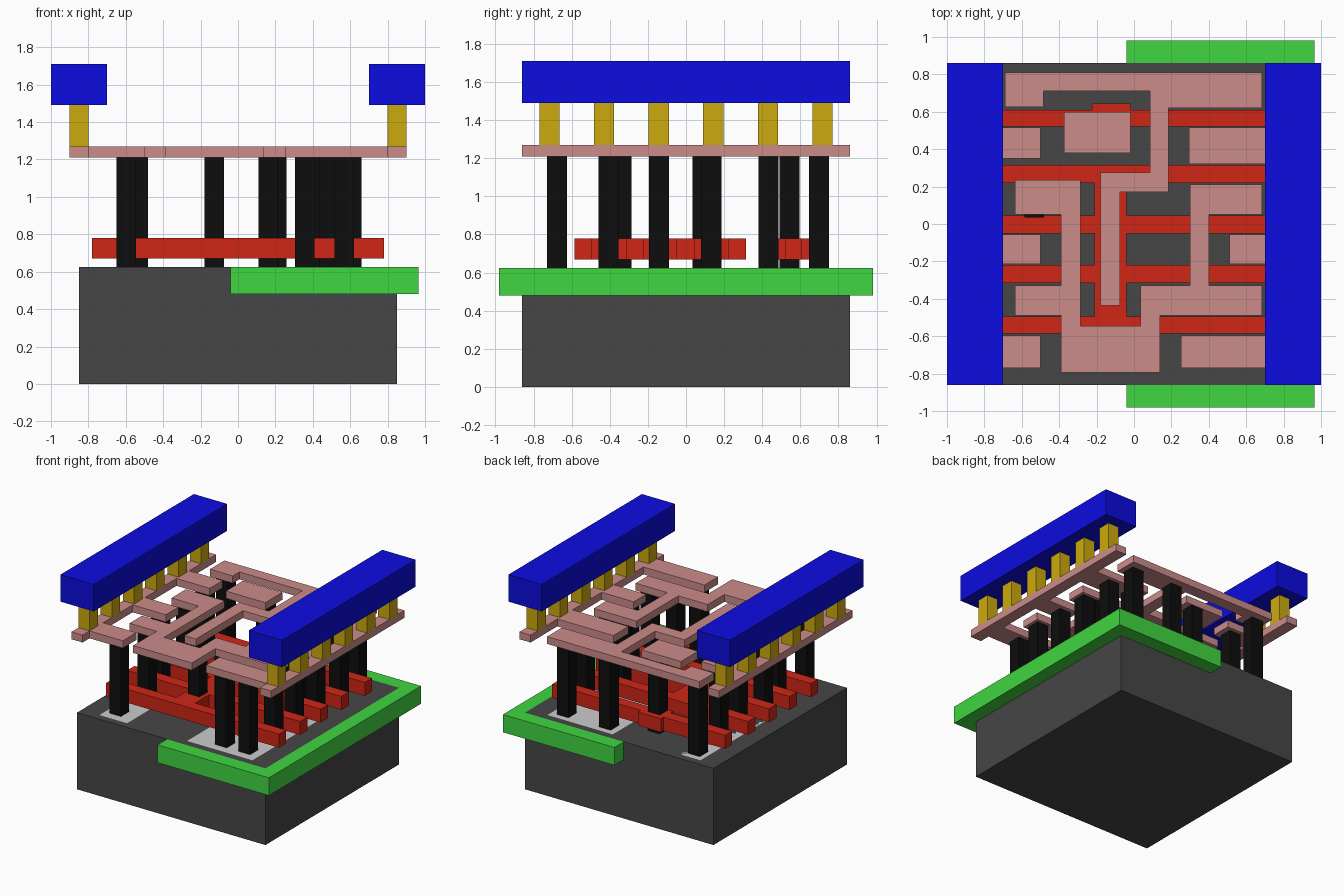
import bpy, bmesh
from mathutils import Matrix, Vector


def material(name, rgb):
    m = bpy.data.materials.new(name)
    lin = [((c / 255 + 0.055) / 1.055) ** 2.4 if c > 10 else c / 255 / 12.92 for c in rgb]
    m.diffuse_color = (*lin, 1)
    return m


def slab(name, rects, z0, z1, mat=None):
    """One object made of boxes (x0, x1, y0, y1) that share a height range."""
    bm = bmesh.new()
    for x0, x1, y0, y1 in rects:
        mid = Vector(((x0 + x1) / 2, (y0 + y1) / 2, (z0 + z1) / 2))
        size = Matrix.Diagonal((x1 - x0, y1 - y0, z1 - z0, 1))
        bmesh.ops.create_cube(bm, size=1, matrix=Matrix.Translation(mid) @ size)
    me = bpy.data.meshes.new(name)
    bm.to_mesh(me)
    bm.free()
    ob = bpy.data.objects.new(name, me)
    bpy.context.collection.objects.link(ob)
    if mat:
        me.materials.append(mat)
    return ob


def prism(name, outline, z0, z1, mat):
    """Extruded flat outline."""
    bm = bmesh.new()
    face = bm.faces.new([bm.verts.new((x, y, z0)) for x, y in outline])
    top = bmesh.ops.extrude_face_region(bm, geom=[face])["geom"]
    verts = [v for v in top if isinstance(v, bmesh.types.BMVert)]
    bmesh.ops.translate(bm, verts=verts, vec=(0, 0, z1 - z0))
    bmesh.ops.recalc_face_normals(bm, faces=bm.faces)
    me = bpy.data.meshes.new(name)
    bm.to_mesh(me)
    bm.free()
    me.materials.append(mat)
    bpy.context.collection.objects.link(bpy.data.objects.new(name, me))


dark = material("dark_grey", (70, 70, 70))
green = material("green", (64, 214, 64))
red = material("red", (208, 38, 22))
black = material("black", (13, 13, 13))
pink = material("pink", (204, 140, 138))
gold = material("gold", (204, 170, 14))
blue = material("blue", (12, 12, 224))

# Base block and the well wrapped around its right half
slab("substrate", [(-0.85, 0.85, -0.86, 0.86)], 0, 0.625, dark)
prism("well", [(-0.04, -0.98), (0.965, -0.98), (0.965, 0.98), (-0.04, 0.98),
               (-0.04, 0.86), (0.85, 0.86), (0.85, -0.86), (-0.04, -0.86)],
      0.48, 0.625, green)

# Active areas flush with the top of the base
slab("active_area_left", [(-0.69, -0.44, -0.8, 0.8)], 0.5, 0.625)
slab("active_area_right", [(0.1, 0.69, -0.8, 0.8)], 0.5, 0.625)

# Gate bars with their joining strip and pad
rows = [(0.52, 0.61), (0.22, 0.315), (-0.05, 0.045), (-0.315, -0.22), (-0.585, -0.495)]
gates = [(-0.78, 0.78, a, b) for a, b in rows]
gates += [(-0.21, -0.04, rows[i + 1][1], rows[i][0]) for i in (1, 2, 3)]
gates += [(-0.225, -0.02, 0.61, 0.645), (-0.225, -0.02, 0.485, 0.52)]
slab("gate_bars", gates, 0.67, 0.78, red)

# Contact posts, given by their lower left corners row by row
posts = {-0.73: (-0.65, 0.305, 0.515), -0.46: (-0.585, 0.11, 0.555),
         -0.39: (-0.18,), -0.195: (-0.65, 0.555), 0.035: (-0.585,),
         0.08: (0.435, 0.555), 0.38: (-0.65, 0.345, 0.555),
         0.49: (-0.18,), 0.645: (-0.65, 0.155, 0.535)}
slab("contact_posts", [(x, x + 0.105, y, y + 0.105) for y, xs in posts.items() for x in xs],
     0.625, 1.21, black)

# Lower metal: side rails with stubs
stubs = [(0.35, 0.515, 0.5), (-0.215, -0.055, 0.5), (-0.77, -0.595, 0.5)]
slab("left_rail", [(-0.9, -0.8, -0.86, 0.86)] + [(-0.8, -x, a, b) for a, b, x in stubs],
     1.21, 1.27, pink)
stubs = [(0.32, 0.515, 0.295), (-0.215, -0.055, 0.51), (-0.77, -0.595, 0.25)]
slab("right_rail", [(0.8, 0.9, -0.86, 0.86)] + [(x, 0.8, a, b) for a, b, x in stubs],
     1.21, 1.27, pink)

# Lower metal: inner traces
prism("back_trace", [(-0.69, 0.81), (-0.69, 0.625), (-0.485, 0.625), (-0.485, 0.71),
                     (0.085, 0.71), (0.085, 0.275), (-0.18, 0.275), (-0.18, -0.435),
                     (-0.075, -0.435), (-0.075, 0.17), (0.185, 0.17), (0.185, 0.62),
                     (0.685, 0.62), (0.685, 0.81)], 1.21, 1.27, pink)
prism("front_trace", [(-0.635, 0.235), (-0.635, 0.05), (-0.39, 0.05), (-0.39, -0.33),
                      (-0.635, -0.33), (-0.635, -0.49), (-0.39, -0.49), (-0.39, -0.795),
                      (0.14, -0.795), (0.14, -0.49), (0.685, -0.49), (0.685, -0.33),
                      (0.4, -0.33), (0.4, 0.05), (0.685, 0.05), (0.685, 0.21),
                      (0.3, 0.21), (0.3, -0.33), (0.035, -0.33), (0.035, -0.545),
                      (-0.285, -0.545), (-0.285, 0.235)], 1.21, 1.27, pink)
slab("island_pad", [(-0.375, -0.02, 0.38, 0.6)], 1.21, 1.27, pink)

# Upper posts and top beams on both sides
for side, s in (("left", -1), ("right", 1)):
    xa, xb = sorted((s * 0.8, s * 0.9))
    ys = [-0.717 + 0.2868 * i for i in range(6)]
    slab(side + "_upper_posts", [(xa, xb, y - 0.053, y + 0.053) for y in ys], 1.27, 1.49, gold)
    xa, xb = sorted((s * 0.7, s * 1.0))
    slab(side + "_top_beam", [(xa, xb, -0.86, 0.86)], 1.49, 1.71, blue)
